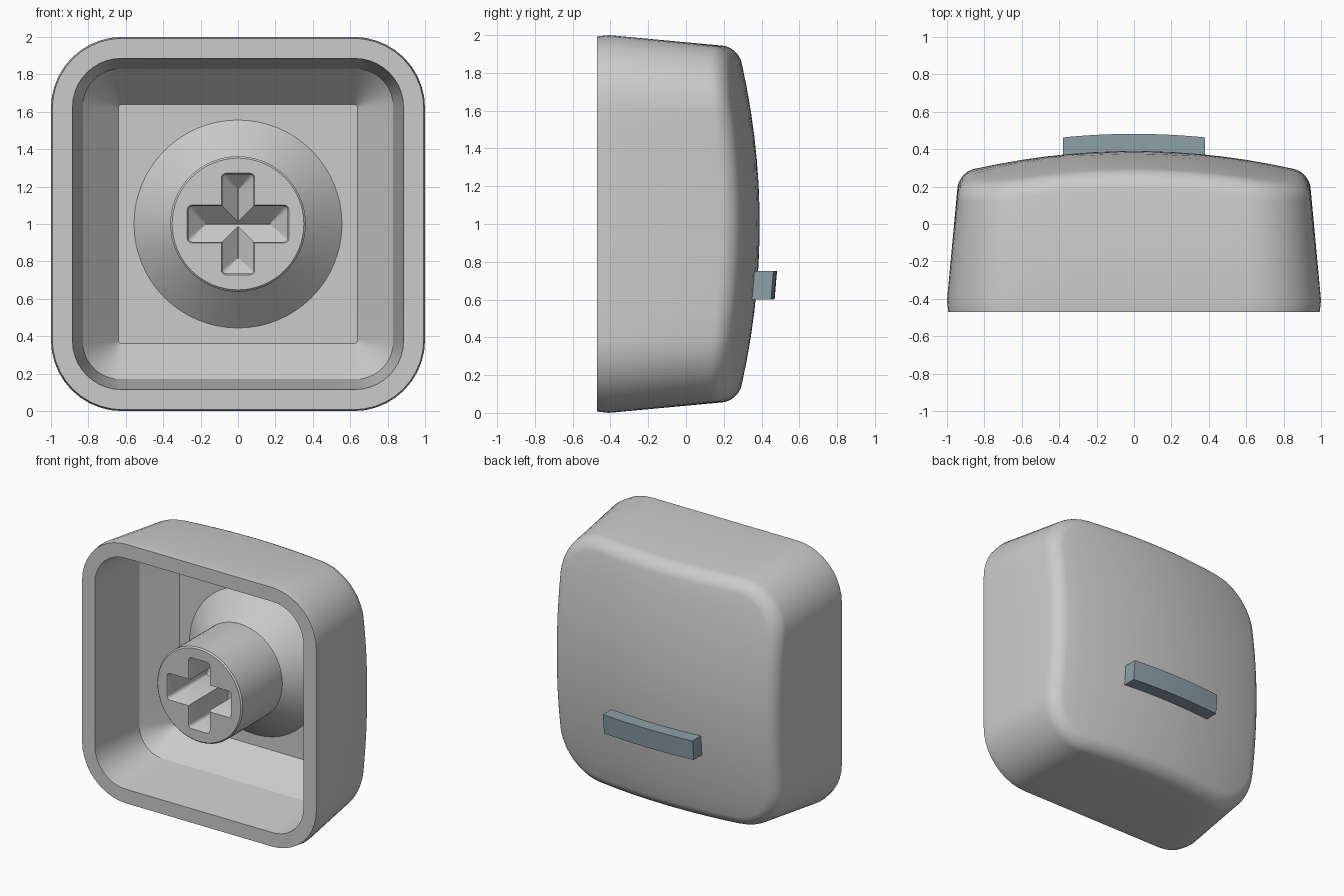
import bpy, bmesh, math

if "Cube" in bpy.data.objects:
    bpy.data.objects.remove(bpy.data.objects["Cube"])

CZ = 1.0  # height of the cap's centre


def material(name, rgb):
    m = bpy.data.materials.new(name)
    m.diffuse_color = (*rgb, 1)
    m.use_nodes = True
    m.node_tree.nodes["Principled BSDF"].inputs["Base Color"].default_value = m.diffuse_color
    return m


GREY = material("light_grey", (0.60, 0.60, 0.60))
BLUE = material("blue_grey", (0.27, 0.355, 0.39))


def dome(x, z):
    """Depth of the bulging back face, z measured from the centre."""
    return 0.39 - 0.131 * (x * x + z * z)


def rounded_rect(hx, hz, r, nc=10, ns=8):
    """Rounded rectangle: nc steps per corner, ns steps per straight side."""
    pts = []
    for q, (sx, sz) in enumerate([(1, 1), (-1, 1), (-1, -1), (1, -1)]):
        for i in range(nc + 1):
            a = math.pi / 2 * (q + i / nc)
            pts.append((sx * (hx - r) + r * math.cos(a), sz * (hz - r) + r * math.sin(a)))
        nx, nz = [(-1, 1), (-1, -1), (1, -1), (1, 1)][q]
        a = math.pi / 2 * (q + 1)
        end = (nx * (hx - r) + r * math.cos(a), nz * (hz - r) + r * math.sin(a))
        x0, z0 = pts[-1]
        for i in range(1, ns):
            t = i / ns
            pts.append((x0 + (end[0] - x0) * t, z0 + (end[1] - z0) * t))
    return pts


def loft(name, rings, mat, smooth=True):
    """Skin a list of equal-length (x, y, z) rings and cap both ends."""
    bm = bmesh.new()
    loops = [[bm.verts.new((x, y, z + CZ)) for x, y, z in ring] for ring in rings]
    n = len(loops[0])
    for a, b in zip(loops, loops[1:]):
        for i in range(n):
            j = (i + 1) % n
            bm.faces.new((a[i], a[j], b[j], b[i]))
    bm.faces.new(loops[0])
    bm.faces.new(loops[-1])
    bmesh.ops.recalc_face_normals(bm, faces=bm.faces)
    me = bpy.data.meshes.new(name)
    bm.to_mesh(me)
    bm.free()
    me.materials.append(mat)
    ob = bpy.data.objects.new(name, me)
    bpy.context.collection.objects.link(ob)
    if smooth:
        smooth_by_angle(ob)
    return ob


def smooth_by_angle(ob):
    bpy.ops.object.select_all(action='DESELECT')
    ob.select_set(True)
    bpy.context.view_layer.objects.active = ob
    bpy.ops.object.shade_smooth_by_angle(angle=math.radians(30))


def flat_ring(hx, hz, r, y):
    return [(x, y, z) for x, z in rounded_rect(hx, hz, r)]


def dome_ring(h, r, drop, scale=1):
    pts = [(x * scale, z * scale) for x, z in rounded_rect(h, h, r)]
    return [(x, dome(x, z) - drop, z) for x, z in pts]


# Cap shell: cavity floor, sloped and straight inner walls, rim, outer walls
rings = [flat_ring(h, h, r, y) for h, r, y in [
    (0.64, 0.02, 0.205), (0.83, 0.20, -0.01), (0.885, 0.26, -0.47),
    (0.993, 0.375, -0.47), (1.0, 0.38, -0.41)]]
# Rounded edge that follows the dome, then the dome itself
FILLET = 0.09
for i in range(9):
    a = math.pi / 2 * i / 8
    inset = FILLET * (1 - math.cos(a))
    rings.append(dome_ring(0.945 - inset, 0.36 - inset, FILLET * (1 - math.sin(a))))
for s in (0.85, 0.7, 0.55, 0.4, 0.25, 0.1, 0.02):
    rings.append(dome_ring(0.855, 0.27, 0, s))
loft("cap_shell", rings, GREY)

# Stem: cylinder flaring into a cone at the cavity floor
SEG = 64
stem = loft("stem", [
    [(r * math.cos(2 * math.pi * i / SEG), y, r * math.sin(2 * math.pi * i / SEG))
     for i in range(SEG)]
    for r, y in [(0.352, -0.47), (0.362, -0.46), (0.362, 0.02), (0.556, 0.205), (0.556, 0.22)]],
    GREY, smooth=False)

# Cross-shaped socket with V-shaped bottoms
for name, hx, hz in [("socket_cutter_tall", 0.083, 0.265), ("socket_cutter_wide", 0.265, 0.095)]:
    k = min(hx, hz) - 0.003
    cutter = loft(name, [
        flat_ring(hx + 0.012, hz + 0.012, 0.03, -0.48),
        flat_ring(hx, hz, 0.02, -0.458),
        flat_ring(hx, hz, 0.02, 0.0),
        flat_ring(hx - k, hz - k, 0.002, k)], GREY, smooth=False)
    cutter.hide_render = True
    mod = stem.modifiers.new(name, 'BOOLEAN')
    mod.operation = 'DIFFERENCE'
    mod.solver = 'EXACT'
    mod.object = cutter
    bpy.context.view_layer.objects.active = stem
    bpy.ops.object.modifier_apply(modifier=name)
    bpy.data.objects.remove(cutter)
smooth_by_angle(stem)

# Raised marker bar following the dome
N = 16
bar = []
for i in range(N + 1):
    x = -0.38 + 0.76 * i / N
    bar.append([(x, dome(x, z) + d, z)
                for z, d in [(-0.40, -0.015), (-0.25, -0.015), (-0.25, 0.1), (-0.40, 0.1)]])
loft("marker_bar", bar, BLUE)
